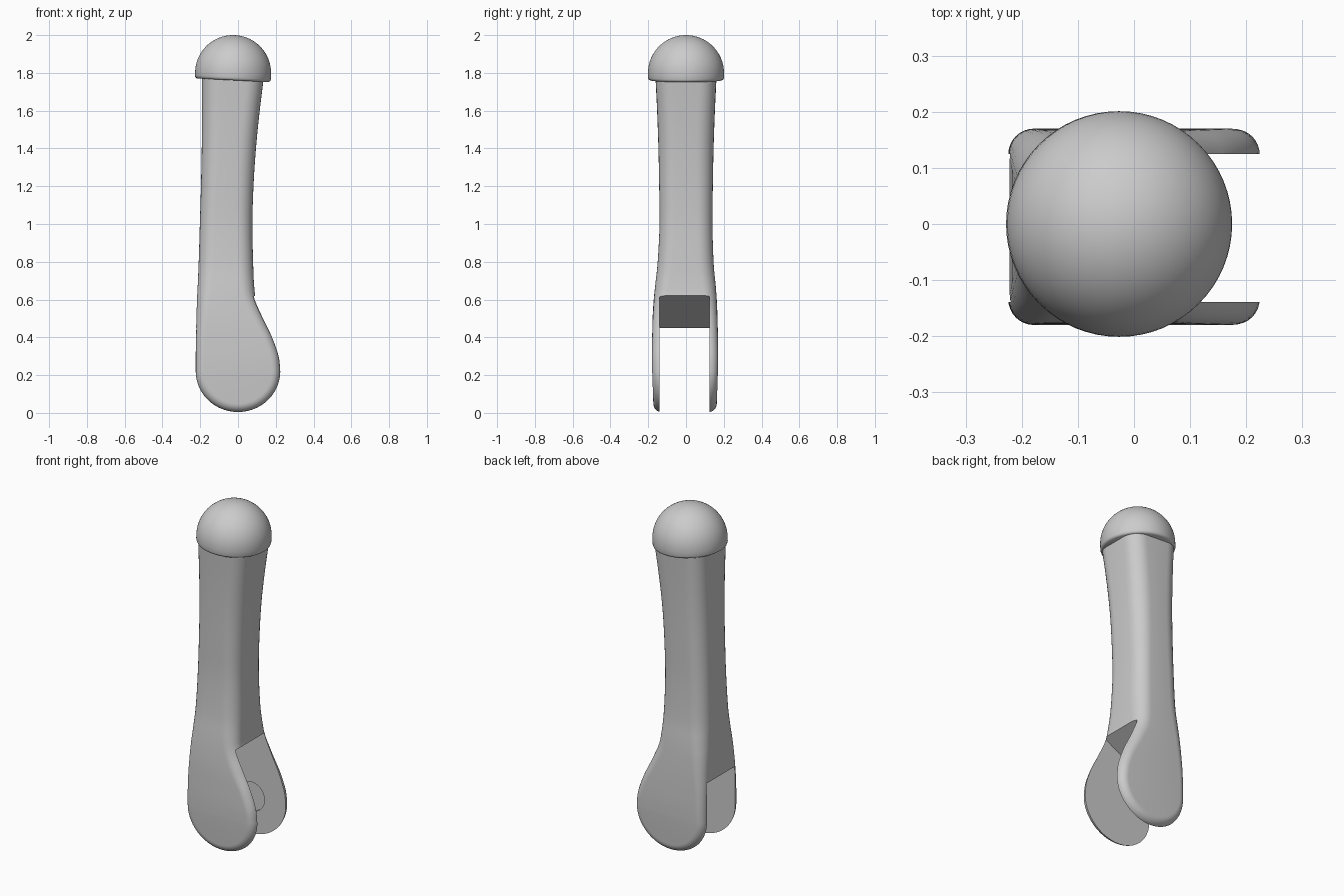
import bpy, bmesh, math
from mathutils import Vector, Matrix

cube = bpy.data.objects.get("Cube")
if cube:
    bpy.data.objects.remove(cube)

grey = bpy.data.materials.new("plain grey")
grey.use_nodes = True
colour = (0.6, 0.6, 0.6, 1)
grey.diffuse_color = colour
grey.node_tree.nodes["Principled BSDF"].inputs["Base Color"].default_value = colour


def add_object(name, bm):
    bmesh.ops.remove_doubles(bm, verts=bm.verts, dist=1e-4)
    bmesh.ops.recalc_face_normals(bm, faces=bm.faces)
    mesh = bpy.data.meshes.new(name)
    bm.to_mesh(mesh)
    bm.free()
    mesh.materials.append(grey)
    obj = bpy.data.objects.new(name, mesh)
    bpy.context.collection.objects.link(obj)
    return obj


def smooth(obj, angle=35):
    bpy.ops.object.select_all(action='DESELECT')
    obj.select_set(True)
    bpy.context.view_layer.objects.active = obj
    bpy.ops.object.shade_smooth_by_angle(angle=math.radians(angle))


def spline(keys, steps):
    """Catmull-Rom rows through the keys."""
    rows = []
    for i in range(len(keys) - 1):
        a, b, c, d = (Vector(keys[max(0, min(len(keys) - 1, i + k))]) for k in (-1, 0, 1, 2))
        for s in range(steps):
            t = s / steps
            rows.append(0.5 * (2 * b + (c - a) * t + (2 * a - 5 * b + 4 * c - d) * t**2
                               + (3 * b - a - 3 * c + d) * t**3))
    return rows + [Vector(keys[-1])]


# Handle sections: height, left edge, right edge, half depth, depth centre, edge radius
keys = [(1.80, -0.19, 0.14, 0.163, 0, 0.09),
        (1.60, -0.19, 0.115, 0.153, 0, 0.09),
        (1.40, -0.192, 0.095, 0.146, 0, 0.09),
        (1.20, -0.196, 0.082, 0.142, 0, 0.085),
        (1.00, -0.202, 0.076, 0.140, 0, 0.08),
        (0.80, -0.208, 0.080, 0.148, -0.002, 0.08),
        (0.68, -0.213, 0.085, 0.160, -0.003, 0.075),
        (0.60, -0.217, 0.096, 0.167, -0.004, 0.068),
        (0.50, -0.220, 0.135, 0.172, -0.005, 0.058),
        (0.40, -0.223, 0.181, 0.174, -0.005, 0.05),
        (0.30, -0.224, 0.215, 0.175, -0.005, 0.046),
        (0.22, -0.224, 0.224, 0.174, -0.005, 0.045)]
rows = spline(keys, 5)

# Round lower end of the handle
for i in range(1, 25):
    t = math.pi / 2 * i / 24
    x = 0.224 * math.cos(t)
    rows.append(Vector((0.22 - 0.216 * math.sin(t), -x, x, 0.174 - 0.006 * math.sin(t), -0.005, 0.045)))


def inward(i, column):
    """Unit direction from the outline edge towards the inside."""
    a, b = rows[max(0, i - 1)], rows[min(len(rows) - 1, i + 1)]
    if i == len(rows) - 1:
        return Vector((0, 0, 1))
    tx, tz = b[column] - a[column], b[0] - a[0]
    n = Vector((-tz, 0, tx)).normalized()
    return n if column == 1 else -n


bm = bmesh.new()
loops = []
CORNER = 8
for i, (z, left, right, half, mid, radius) in enumerate(rows):
    loop = []
    for column, x in ((1, left), (2, right)):
        side = []
        for sign in (-1, 1):
            for k in range(CORNER + 1):
                a = math.pi / 2 * (k if sign > 0 else CORNER - k) / CORNER
                p = Vector((x, 0, z)) + inward(i, column) * radius * (1 - math.cos(a))
                p.y = mid + sign * (half - radius * (1 - math.sin(a)))
                side.append(p)
        loop += side if column == 1 else side[::-1]
    loops.append([bm.verts.new(p) for p in loop])
count = len(loops[0])
for upper, lower in zip(loops, loops[1:]):
    for k in range(count):
        n = (k + 1) % count
        bm.faces.new((upper[k], upper[n], lower[n], lower[k]))
bm.faces.new(loops[0])
handle = add_object("forked_handle", bm)


def cut(target, cutter):
    mod = target.modifiers.new("cut", 'BOOLEAN')
    mod.operation = 'DIFFERENCE'
    mod.solver = 'EXACT'
    mod.object = cutter
    bpy.ops.object.select_all(action='DESELECT')
    bpy.context.view_layer.objects.active = target
    target.select_set(True)
    bpy.ops.object.modifier_apply(modifier=mod.name)
    bpy.data.objects.remove(cutter)


# Slot between the two fork plates, with a sloping roof
bm = bmesh.new()
outline = [(-0.4, -0.2), (0.4, -0.2), (0.4, 0.79), (-0.4, 0.352)]
front = bm.faces.new([bm.verts.new((x, -0.139, z)) for x, z in outline])
moved = bmesh.ops.extrude_face_region(bm, geom=[front])["geom"]
bmesh.ops.translate(bm, vec=(0, 0.264, 0), verts=[v for v in moved if isinstance(v, bmesh.types.BMVert)])
cut(handle, add_object("slot_cutter", bm))

# Shallow round pivot recess inside the back plate
bm = bmesh.new()
bmesh.ops.create_cone(bm, cap_ends=True, segments=48, radius1=0.085, radius2=0.085, depth=0.03,
                      matrix=Matrix.Translation((0, 0.122, 0.22)) @ Matrix.Rotation(math.pi / 2, 4, 'X'))
cut(handle, add_object("recess_cutter", bm))
smooth(handle)

# Domed cap, slightly tilted
bm = bmesh.new()
arc = [(0.201 * math.sin(math.pi / 2 * k / 20), 0.2 * math.cos(math.pi / 2 * k / 20)) for k in range(21)]
profile = arc + [(0.201, -0.025), (0.198, -0.034), (0.19, -0.039), (0, -0.039)]
verts = [bm.verts.new((x, 0, z)) for x, z in profile]
edges = [bm.edges.new(pair) for pair in zip(verts, verts[1:])]
bmesh.ops.spin(bm, geom=verts + edges, cent=(0, 0, 0), axis=(0, 0, 1), angle=2 * math.pi, steps=64)
bmesh.ops.transform(bm, verts=bm.verts,
                    matrix=Matrix.Translation((-0.026, 0, 1.8)) @ Matrix.Rotation(math.radians(3), 4, 'Y'))
smooth(add_object("domed_cap", bm), 50)
